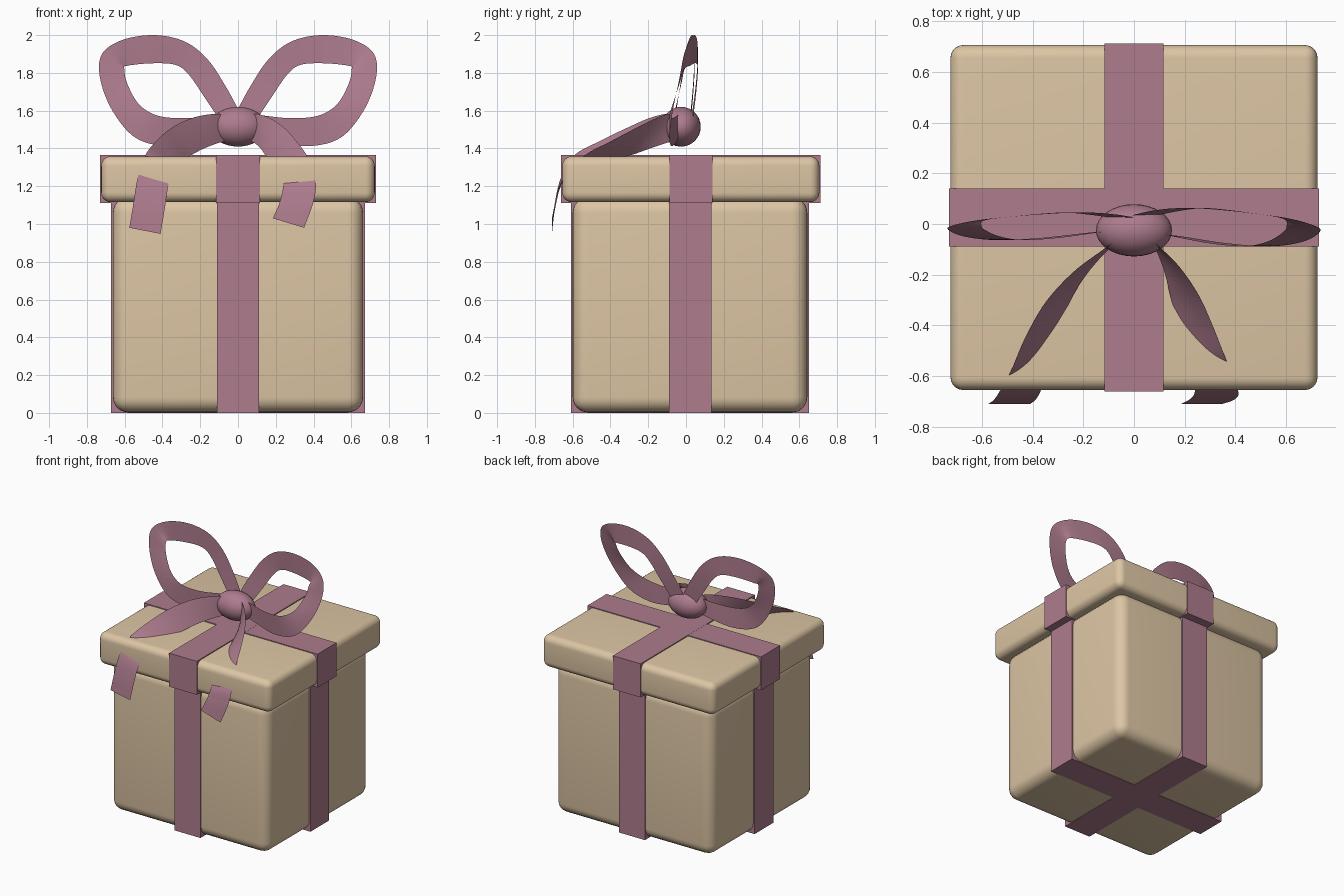
import bpy, bmesh
from mathutils import Vector


def material(name, rgb):
    m = bpy.data.materials.new(name)
    m.diffuse_color = (*rgb, 1)
    return m


TAN = material("tan_card", (0.72, 0.56, 0.37))
PINK = material("pink_ribbon", (0.42, 0.2, 0.27))


def finish(name, bm, mat, angle=0.6):
    me = bpy.data.meshes.new(name)
    bm.to_mesh(me)
    bm.free()
    ob = bpy.data.objects.new(name, me)
    bpy.context.collection.objects.link(ob)
    me.materials.append(mat)
    bpy.context.view_layer.objects.active = ob
    bpy.ops.object.select_all(action='DESELECT')
    ob.select_set(True)
    bpy.ops.object.shade_smooth_by_angle(angle=angle)
    return ob


def box(name, lo, hi, mat, bevel=0):
    lo, hi = Vector(lo), Vector(hi)
    bm = bmesh.new()
    bmesh.ops.create_cube(bm, size=1)
    for v in bm.verts:
        v.co = (lo + hi) / 2 + v.co * (hi - lo)
    if bevel:
        bmesh.ops.bevel(bm, geom=bm.edges[:], offset=bevel, segments=6,
                        profile=0.5, affect='EDGES')
    return finish(name, bm, mat)


def smooth_path(pts, steps=8):
    """Catmull-Rom curve through the points."""
    p = [Vector(q) for q in pts]
    p = [2 * p[0] - p[1]] + p + [2 * p[-1] - p[-2]]
    out = []
    for a, b, c, d in zip(p, p[1:], p[2:], p[3:]):
        for i in range(steps):
            t = i / steps
            out.append(0.5 * (2 * b + (c - a) * t + (2 * a - 5 * b + 4 * c - d) * t * t
                              + (3 * b - a - 3 * c + d) * t ** 3))
    return out + [p[-2]]


def ribbon(name, edge_a, edge_b):
    """Cloth strip spanning two edge curves."""
    bm = bmesh.new()
    rows = []
    for a, b in zip(smooth_path(edge_a), smooth_path(edge_b)):
        rows.append([bm.verts.new(a.lerp(b, i / 4)) for i in range(5)])
    for r, s in zip(rows, rows[1:]):
        for i in range(4):
            bm.faces.new((r[i], r[i + 1], s[i + 1], s[i]))
    return finish(name, bm, PINK, 1.0)


# Box and lid
box("box_body", (-0.662, -0.6, 0.003), (0.662, 0.642, 1.14), TAN, 0.08)
box("lid", (-0.724, -0.655, 1.116), (0.724, 0.706, 1.358), TAN, 0.05)

# Flat ribbon bands crossing over the box and the lid
box("body_band_front_back", (-0.11, -0.608, 0), (0.11, 0.65, 1.115), PINK)
box("body_band_sides", (-0.672, -0.09, 0), (0.672, 0.136, 1.115), PINK)
box("lid_band_front_back", (-0.116, -0.661, 1.11), (0.116, 0.712, 1.365), PINK)
box("lid_band_sides", (-0.73, -0.088, 1.11), (0.73, 0.141, 1.364), PINK)

# Bow loops: outer x, z, inner x, z, depth y
LOOP = [
    (-0.02, 1.57, 0.07, 1.51, 0.03),
    (0.06, 1.72, 0.17, 1.66, 0.05),
    (0.16, 1.87, 0.26, 1.79, 0.062),
    (0.28, 1.965, 0.33, 1.842, 0.06),
    (0.44, 2.0, 0.45, 1.851, 0.045),
    (0.61, 1.975, 0.585, 1.838, 0.022),
    (0.72, 1.9, 0.602, 1.82, -0.01),
    (0.73, 1.77, 0.585, 1.74, -0.035),
    (0.665, 1.6, 0.525, 1.635, -0.07),
    (0.54, 1.455, 0.43, 1.575, -0.088),
    (0.36, 1.412, 0.29, 1.56, -0.075),
    (0.16, 1.445, 0.13, 1.575, -0.045),
    (0.0, 1.49, 0.0, 1.6, -0.03),
]
for side, s, k in (("right", 1, 1.0), ("left", -1, 0.72)):
    ribbon("bow_loop_" + side,
           [(s * ox, y * k, oz) for ox, oz, ix, iz, y in LOOP],
           [(s * ix, y * k, iz) for ox, oz, ix, iz, y in LOOP])

# Bow tails, dipping through the lid and hanging in front of the box
ribbon("bow_tail_left",
       [(-0.05, -0.05, 1.57), (-0.12, -0.1, 1.583), (-0.24, -0.19, 1.562), (-0.35, -0.31, 1.51),
        (-0.43, -0.45, 1.442), (-0.49, -0.59, 1.365), (-0.53, -0.66, 1.25),
        (-0.552, -0.693, 1.12), (-0.575, -0.71, 0.98)],
       [(-0.05, -0.06, 1.44), (-0.1, -0.1, 1.43), (-0.18, -0.19, 1.4), (-0.25, -0.3, 1.363),
        (-0.3, -0.43, 1.33), (-0.34, -0.57, 1.29), (-0.367, -0.655, 1.215),
        (-0.388, -0.693, 1.08), (-0.41, -0.71, 0.948)])
ribbon("bow_tail_right",
       [(0.05, -0.05, 1.57), (0.1, -0.09, 1.583), (0.18, -0.17, 1.555), (0.255, -0.28, 1.5),
        (0.31, -0.4, 1.437), (0.365, -0.54, 1.36), (0.41, -0.655, 1.23),
        (0.4, -0.69, 1.12), (0.35, -0.71, 0.98)],
       [(0.05, -0.06, 1.44), (0.085, -0.1, 1.43), (0.12, -0.19, 1.4), (0.145, -0.29, 1.365),
        (0.18, -0.42, 1.33), (0.22, -0.56, 1.28), (0.24, -0.655, 1.215),
        (0.222, -0.69, 1.12), (0.185, -0.71, 1.03)])

# Knot
bm = bmesh.new()
bmesh.ops.create_uvsphere(bm, u_segments=32, v_segments=16, radius=1)
for v in bm.verts:
    v.co = (v.co.x * 0.15, v.co.y * 0.103 - 0.025, v.co.z * 0.105 + 1.515)
finish("bow_knot", bm, PINK)
